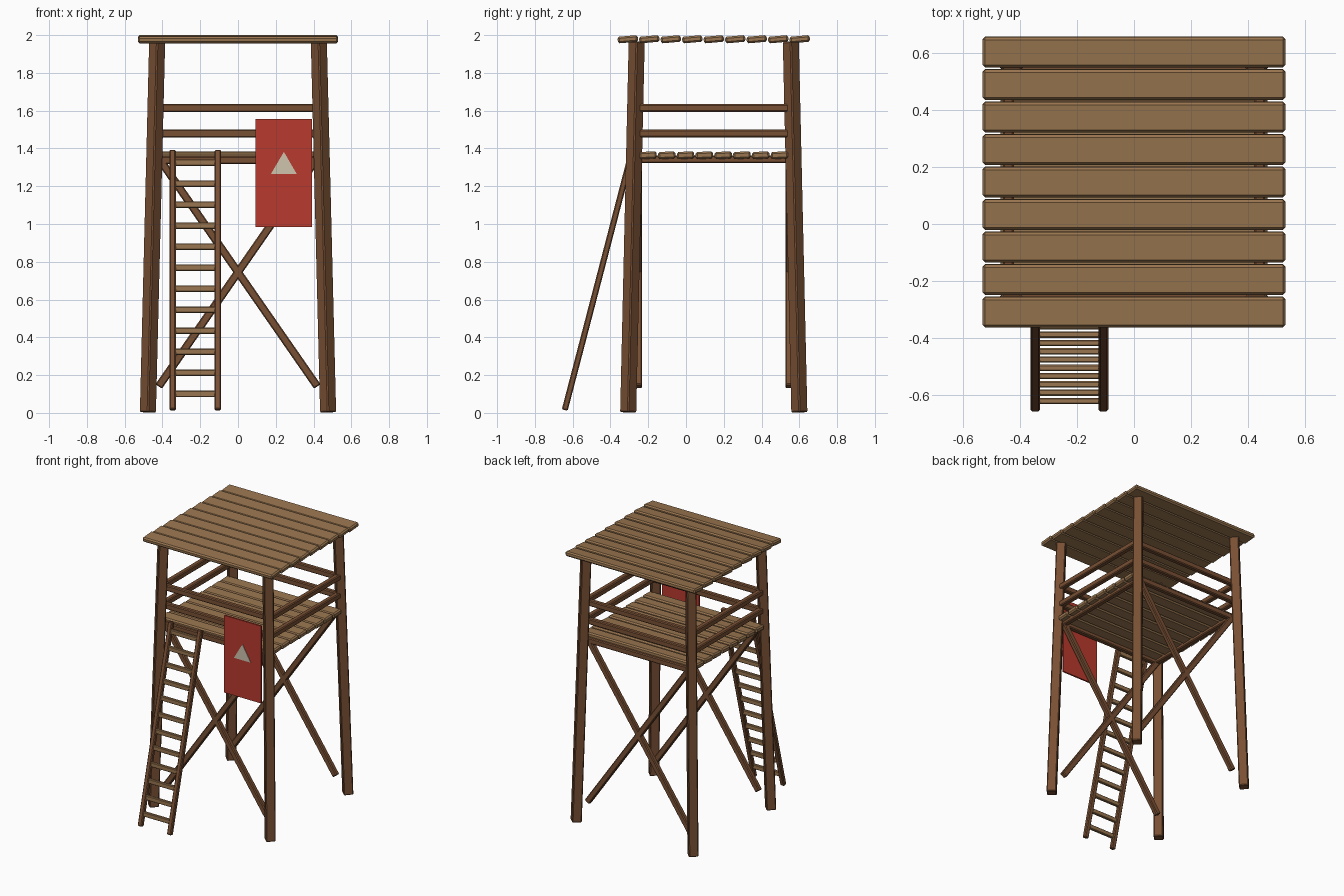
import bpy
import bmesh
import math
from mathutils import Vector, Matrix

default = bpy.data.objects.get("Cube")
if default:
    bpy.data.objects.remove(default, do_unlink=True)


def material(name, color):
    mat = bpy.data.materials.new(name)
    mat.use_nodes = True
    mat.diffuse_color = (*color, 1)
    mat.node_tree.nodes["Principled BSDF"].inputs["Base Color"].default_value = (*color, 1)
    return mat


brown = material("dark_brown_wood", (0.19, 0.08, 0.034))
tan = material("tan_wood", (0.32, 0.18, 0.08))
red = material("red_paint", (0.48, 0.042, 0.026))
cream = material("cream_paint", (0.62, 0.55, 0.42))


def add_object(name, bm, mat, bevel=0.0):
    mesh = bpy.data.meshes.new(name)
    bm.to_mesh(mesh)
    bm.free()
    mesh.materials.append(mat)
    obj = bpy.data.objects.new(name, mesh)
    bpy.context.collection.objects.link(obj)
    if bevel:
        mod = obj.modifiers.new("worn_edges", "BEVEL")
        mod.width = bevel
        mod.segments = 1
    return obj


def bar(name, start, end, width, depth, mat, side=(0, 1, 0), bevel=0.006):
    """Beam from start to end; depth is measured along the side direction."""
    start, end = Vector(start), Vector(end)
    axis = (end - start).normalized()
    across = axis.cross(Vector(side)).normalized()
    out = across.cross(axis)
    frame = Matrix((across, out, axis)).transposed().to_4x4()
    frame.translation = (start + end) / 2
    size = Matrix.Diagonal((width, depth, (end - start).length, 1))
    bm = bmesh.new()
    bmesh.ops.create_cube(bm, size=1, matrix=frame @ size)
    return add_object(name, bm, mat, bevel)


MID = 0.147   # depth of the tower's centre line
HALF = 0.397  # half depth of the platform

# Four leaning legs, set with their edges facing front and side
for sx, side_name in ((-1, "right"), (1, "left")):
    for sy, end_name in ((-1, "front"), (1, "back")):
        bar(f"{end_name}_{side_name}_leg",
            (sx * 0.477, MID + sy * 0.453, 0.003), (sx * 0.428, MID + sy * 0.408, 1.965),
            0.066, 0.066, brown, side=(1, 1, 0))

# Crossed braces, guard rails and floor beams on front and back
for sy, end_name in ((-1, "front"), (1, "back")):
    y = MID + sy * HALF
    for sx, way in ((-1, "right"), (1, "left")):
        bar(f"{end_name}_{way}_brace", (sx * 0.42, y, 0.14), (-sx * 0.41, y, 1.335),
            0.042, 0.036, brown)
    for z, part in ((1.614, "upper_rail"), (1.479, "lower_rail"), (1.338, "floor_beam")):
        bar(f"{end_name}_{part}", (-0.43, y, z), (0.43, y, z), 0.042, 0.036, brown)

# Guard rails and floor beams on the sides
for sx, side_name in ((-1, "right"), (1, "left")):
    for z, x, part in ((1.614, 0.44, "upper_rail"), (1.479, 0.44, "lower_rail"),
                       (1.343, 0.41, "floor_beam")):
        bar(f"{side_name}_{part}", (sx * x, MID - HALF, z), (sx * x, MID + HALF, z),
            0.038, 0.04, brown, side=(0, 0, 1))


def planks(name, count, pitch, width, thick, half, z, tilt):
    """Row of slightly tilted boards running from side to side."""
    along = (0, math.cos(tilt), math.sin(tilt))
    for i in range(count):
        y = MID + (i - (count - 1) / 2) * pitch
        bar(f"{name}_{i + 1}", (-half, y, z), (half, y, z), thick, width, tan, along, 0.009)


planks("roof_plank", 9, 0.1138, 0.107, 0.035, 0.53, 1.978, math.radians(5))
planks("floor_plank", 8, 0.0995, 0.092, 0.038, 0.468, 1.364, math.radians(3))

# Leaning ladder
foot, head = Vector((0, -0.642, 0.015)), Vector((0, -0.284, 1.39))
slope = (head - foot).normalized()
for x, side_name in ((-0.346, "right"), (-0.107, "left")):
    offset = Vector((x, 0, 0))
    bar(f"ladder_{side_name}_rail", foot + offset, head + offset, 0.034, 0.032, brown)
for i in range(12):
    z = 0.101 + i * 0.1113
    p = foot + slope * ((z - foot.z) / slope.z)
    bar(f"ladder_rung_{i + 1}", (-0.335, p.y, z), (-0.118, p.y, z),
        0.034, 0.022, tan, bevel=0.004)

# Warning board with a painted triangle
bar("sign_board", (0.242, -0.287, 0.985), (0.242, -0.287, 1.555), 0.3, 0.012, red, bevel=0)
bm = bmesh.new()
corners = [bm.verts.new(c) for c in
           ((0.174, -0.297, 1.265), (0.311, -0.297, 1.265), (0.243, -0.297, 1.382))]
face = bm.faces.new(corners)
ext = bmesh.ops.extrude_face_region(bm, geom=[face])
for v in ext["geom"]:
    if isinstance(v, bmesh.types.BMVert):
        v.co.y += 0.005
bmesh.ops.recalc_face_normals(bm, faces=bm.faces)
add_object("sign_triangle", bm, cream)
